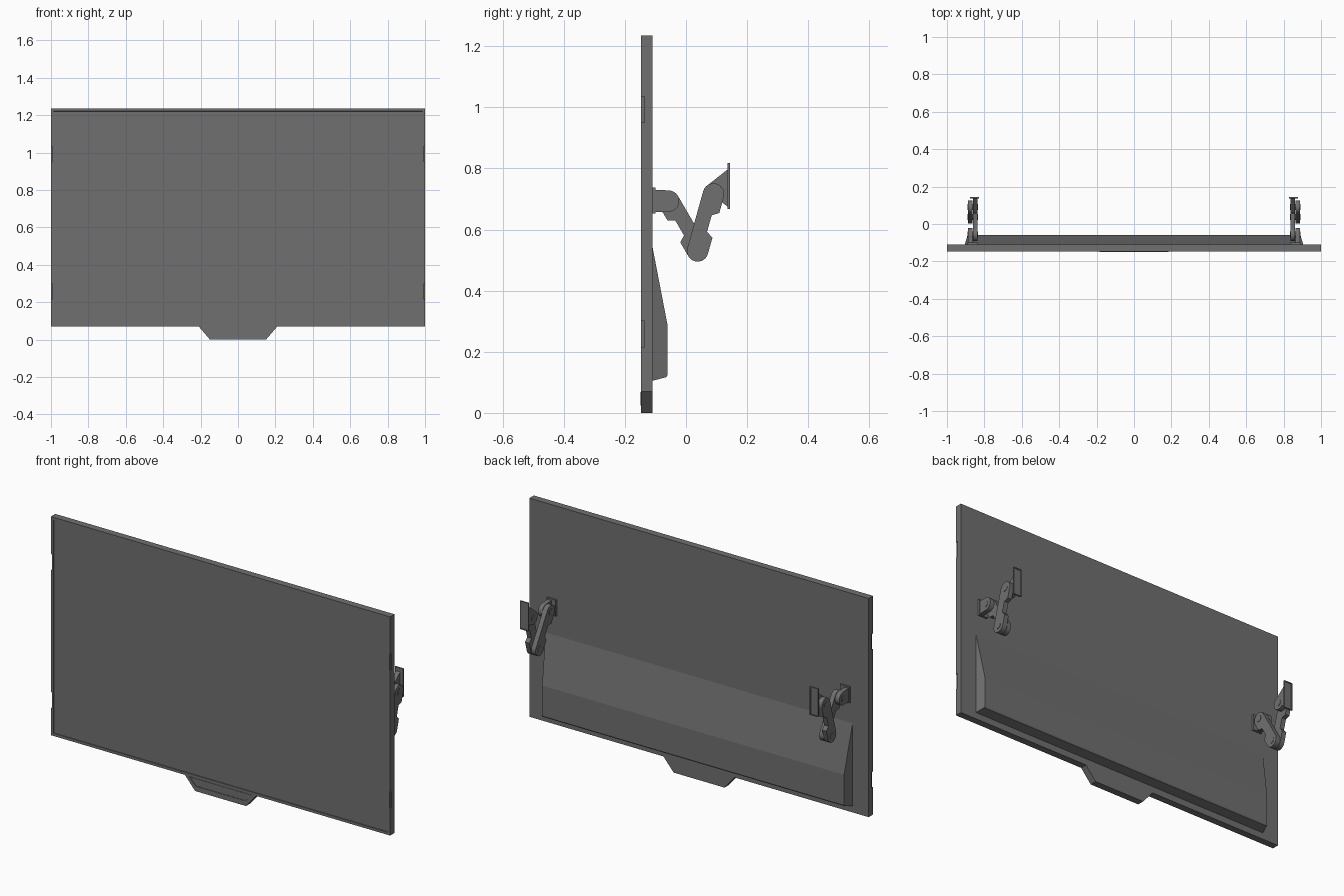
import bpy
import bmesh
from math import cos, sin, pi, hypot, atan2
from mathutils import Vector

cube = bpy.data.objects.get("Cube")
if cube:
    bpy.data.objects.remove(cube, do_unlink=True)

grey = bpy.data.materials.new("dark_grey")
grey.use_nodes = True
COLOR = (0.16, 0.16, 0.16, 1)
grey.diffuse_color = COLOR
grey.node_tree.nodes["Principled BSDF"].inputs["Base Color"].default_value = COLOR

BACK = -0.11    # rear plane of the panel
FRONT = -0.147


def finish(name, bm):
    bmesh.ops.recalc_face_normals(bm, faces=bm.faces)
    mesh = bpy.data.meshes.new(name)
    bm.to_mesh(mesh)
    bm.free()
    mesh.materials.append(grey)
    obj = bpy.data.objects.new(name, mesh)
    bpy.context.collection.objects.link(obj)
    return obj


def loft(name, ring_a, ring_b, recess=None):
    """Solid between two matching rings; recess = (margin, depth) on the first cap."""
    bm = bmesh.new()
    a = [bm.verts.new(p) for p in ring_a]
    b = [bm.verts.new(p) for p in ring_b]
    cap = bm.faces.new(a)
    bm.faces.new(b[::-1])
    n = len(a)
    for i in range(n):
        bm.faces.new((a[i], b[i], b[(i + 1) % n], a[(i + 1) % n]))
    bmesh.ops.recalc_face_normals(bm, faces=bm.faces)
    if recess:
        margin, depth = recess
        bmesh.ops.inset_region(bm, faces=[cap], thickness=margin)
        bmesh.ops.inset_region(bm, faces=[cap], thickness=0.0005, depth=-depth)
    return finish(name, bm)


def side_prism(name, pts, x0, x1):
    """Extrude a (y, z) outline along x."""
    return loft(name, [(x0, y, z) for y, z in pts], [(x1, y, z) for y, z in pts])


def front_prism(name, pts, y0, y1, recess=None):
    """Extrude an (x, z) outline along y."""
    return loft(name, [(x, y0, z) for x, z in pts], [(x, y1, z) for x, z in pts], recess)


def rect(a0, a1, b0, b1):
    return [(a0, b0), (a1, b0), (a1, b1), (a0, b1)]


def arc(center, r, start, end, steps=14):
    return [(center[0] + r * cos(start + (end - start) * i / steps),
             center[1] + r * sin(start + (end - start) * i / steps))
            for i in range(steps + 1)]


def smooth(obj):
    bpy.ops.object.select_all(action='DESELECT')
    obj.select_set(True)
    bpy.context.view_layer.objects.active = obj
    bpy.ops.object.shade_smooth_by_angle(angle=0.5)


# Display panel with a slightly sunken screen
panel = front_prism("display_panel", rect(-1, 1, 0.07, 1.235), FRONT, BACK, (0.02, 0.004))

# Shallow grip notches in the side edges
for side in (-1, 1):
    for z0, z1 in ((0.215, 0.3), (0.95, 1.035)):
        notch = front_prism("notch_cutter", rect(side * 0.995, side * 1.1, z0, z1),
                            FRONT - 0.05, FRONT + 0.012)
        notch.hide_render = True
        notch.hide_viewport = True
        notch.display_type = 'WIRE'
        cut = panel.modifiers.new("notch", 'BOOLEAN')
        cut.object = notch
        cut.solver = 'EXACT'

# Control tray under the panel
front_prism("control_tray", [(-0.21, 0.07), (-0.15, 0), (0.15, 0), (0.21, 0.07)],
            FRONT, BACK)
tray = [(-0.185, 0.068), (-0.145, 0.024), (0.145, 0.024), (0.185, 0.068)]
front_prism("tray_face", tray, FRONT - 0.002, FRONT + 0.002, (0.004, 0.002))

# Rear electronics housing, wedge shaped with drafted ends
housing = [(BACK, 0.545), (-0.06, 0.285), (-0.06, 0.125), (-0.064, 0.117), (BACK, 0.105)]
widths = [0.905 - 0.3 * (y - BACK) for y, z in housing]
loft("rear_housing",
     [(-w, y, z) for w, (y, z) in zip(widths, housing)],
     [(w, y, z) for w, (y, z) in zip(widths, housing)])

# Folding wall arms
R = 0.035
SHOULDER = (-0.057, 0.693)
ELBOW = (0.038, 0.53)
WRIST = (0.09, 0.716)
INNER = (0.836, 0.861)
OUTER = (0.863, 0.888)


def arm_outline(p, q, flip):
    """Link with round ends and a necked edge on one side."""
    length = hypot(q[0] - p[0], q[1] - p[1])
    mid = length / 2
    pts = arc((0, 0), R, pi / 2, 3 * pi / 2)
    pts += [(mid - 0.042, -R), (mid - 0.028, -0.013), (mid + 0.028, -0.013), (mid + 0.042, -R)]
    pts += arc((length, 0), R, -pi / 2, pi / 2)
    angle = atan2(q[1] - p[1], q[0] - p[0])
    c, s = cos(angle), sin(angle)
    return [(p[0] + u * c - flip * v * s, p[1] + u * s + flip * v * c) for u, v in pts]


def pin(name, center, x0, x1):
    smooth(side_prism(name, arc(center, 0.016, 0, 2 * pi * 19 / 20, 19), x0, x1))


for side, label in ((1, "left"), (-1, "right")):
    inner = [side * x for x in INNER]
    outer = [side * x for x in OUTER]

    # Bracket fixed to the panel
    side_prism(label + "_panel_plate", rect(BACK, -0.1, 0.652, 0.738),
               side * 0.838, side * 0.892)
    outline = [(-0.1, 0.73), *arc(SHOULDER, R, 1.45, -pi / 2 - 0.2), (-0.1, 0.657)]
    smooth(side_prism(label + "_panel_bracket", outline, *outer))

    # Two links meeting at the elbow
    smooth(side_prism(label + "_lower_link", arm_outline(SHOULDER, ELBOW, 1), *inner))
    smooth(side_prism(label + "_upper_link", arm_outline(ELBOW, WRIST, 1), *outer))

    # Bracket and framed plate on the wall side
    outline = [(0.137, 0.797), *arc(WRIST, R, 2.1, 5.5), (0.137, 0.674)]
    smooth(side_prism(label + "_wall_bracket", outline, *inner))
    front_prism(label + "_wall_plate", rect(side * 0.829, side * 0.878, 0.667, 0.817),
                0.144, 0.136, (0.007, 0.003))

    # Hinge pins passing through each joint
    for joint, center in (("shoulder", SHOULDER), ("elbow", ELBOW), ("wrist", WRIST)):
        pin(label + "_" + joint + "_pin", center, side * 0.834, side * 0.89)
